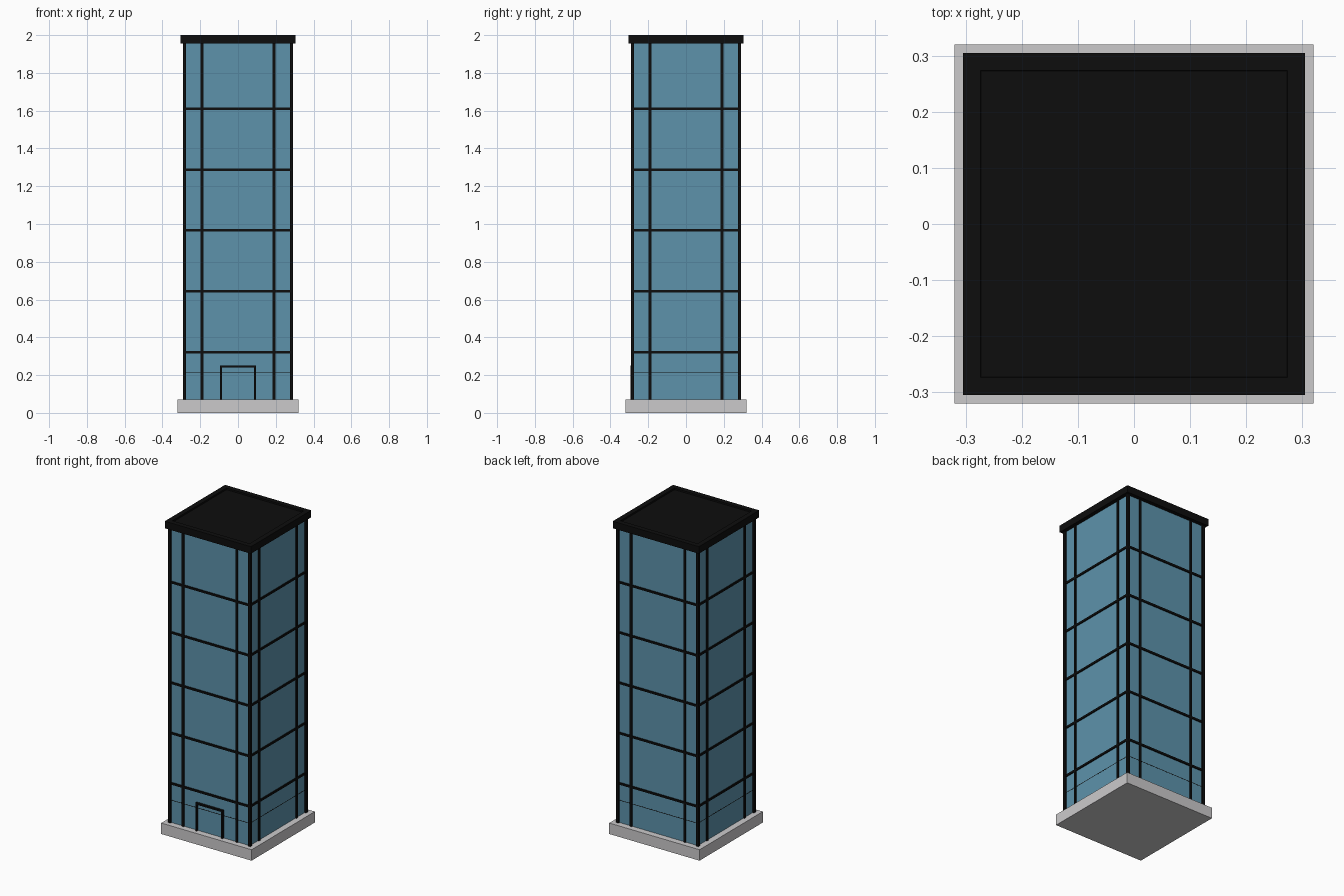
import bpy, bmesh, math
from mathutils import Matrix

if "Cube" in bpy.data.objects:
    bpy.data.objects.remove(bpy.data.objects["Cube"])


def material(name, rgb):
    m = bpy.data.materials.new(name)
    m.diffuse_color = (*rgb, 1)
    m.use_nodes = True
    m.node_tree.nodes["Principled BSDF"].inputs["Base Color"].default_value = m.diffuse_color
    return m


GLASS = material("blue glass", (0.11, 0.29, 0.41))
BLACK = material("black metal", (0.004, 0.004, 0.004))
STONE = material("pale concrete", (0.60, 0.59, 0.60))


def add_box(bm, x, y, z):
    """Add a box given (min, max) ranges; return its vertices."""
    size = Matrix.Diagonal((x[1] - x[0], y[1] - y[0], z[1] - z[0], 1))
    mid = Matrix.Translation((sum(x) / 2, sum(y) / 2, sum(z) / 2))
    return bmesh.ops.create_cube(bm, size=1, matrix=mid @ size)["verts"]


def finish(bm, name, mat):
    mesh = bpy.data.meshes.new(name)
    bm.to_mesh(mesh)
    bm.free()
    mesh.materials.append(mat)
    ob = bpy.data.objects.new(name, mesh)
    bpy.context.collection.objects.link(ob)
    return ob


def boxes(name, mat, ranges, sides=1):
    """One object of boxes, each repeated around the tower's sides."""
    bm = bmesh.new()
    for r in ranges:
        for i in range(sides):
            verts = add_box(bm, *r)
            turn = Matrix.Rotation(i * math.pi / 2, 3, "Z")
            bmesh.ops.rotate(bm, verts=verts, matrix=turn)
    return finish(bm, name, mat)


BASE, TOP, HALF = 0.07, 1.96, 0.28
FRONT = (-0.287, -0.275)

# Plinth and glass body
boxes("plinth", STONE, [((-0.32, 0.32), (-0.32, 0.32), (0, BASE))])
boxes("glass_body", GLASS, [((-HALF, HALF), (-HALF, HALF), (BASE, TOP))])

# Corner posts and the two mullions on every side
boxes("corner_posts", BLACK, [((-0.291, -0.274), (-0.291, -0.274), (BASE, TOP))], 4)
boxes("mullions", BLACK,
      [((x - 0.0075, x + 0.0075), FRONT, (BASE, TOP)) for x in (-0.19, 0.19)], 4)

# Floor bands, and a hairline joint on the ground floor
boxes("floor_bands", BLACK,
      [((-HALF, HALF), FRONT, (0.322 * i - 0.0065, 0.322 * i + 0.0065))
       for i in range(1, 6)], 4)
boxes("ground_floor_joint", BLACK,
      [((-HALF, HALF), (-0.2803, -0.275), (0.211, 0.215))], 4)

# Door frame on the front
DOOR_Y = (-0.295, -0.275)
boxes("door_frame", BLACK, [
    ((-0.096, -0.086), DOOR_Y, (BASE, 0.25)),
    ((0.086, 0.096), DOOR_Y, (BASE, 0.25)),
    ((-0.086, 0.086), DOOR_Y, (0.24, 0.25)),
])

# Roof cap with a shallow sunken centre
bm = bmesh.new()
add_box(bm, (-0.305, 0.305), (-0.305, 0.305), (1.955, 2.0))
top = max(bm.faces, key=lambda f: f.calc_center_median().z)
bmesh.ops.inset_individual(bm, faces=[top], thickness=0.045)
rim = bmesh.ops.inset_individual(bm, faces=[top], thickness=0.0005)
bmesh.ops.translate(bm, verts=top.verts, vec=(0, 0, -0.01))
finish(bm, "roof_cap", BLACK)
